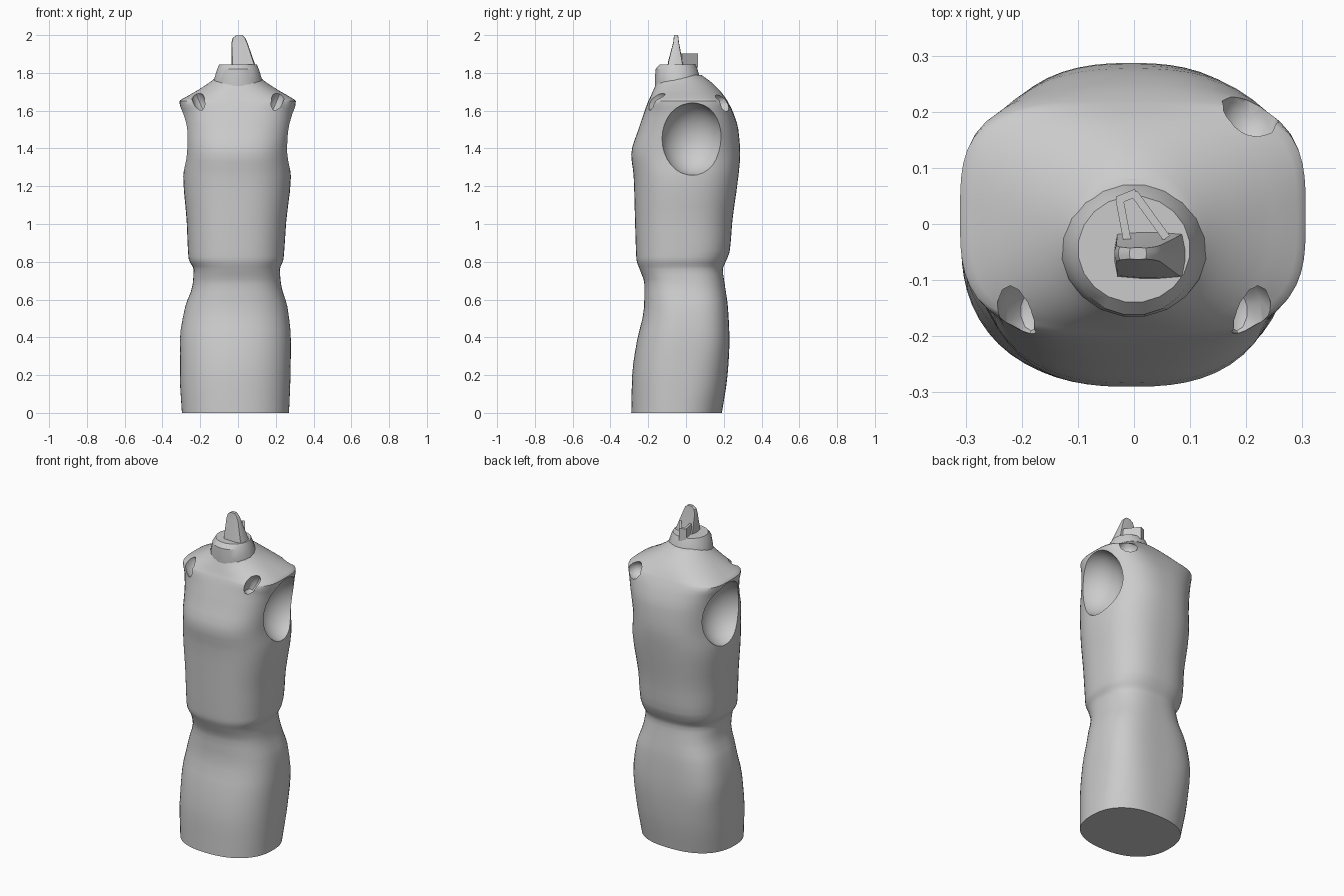
import bpy, bmesh, math
from mathutils import Matrix, Euler, Vector

if "Cube" in bpy.data.objects:
    bpy.data.objects.remove(bpy.data.objects["Cube"])


def finish(bm, name, angle=None):
    bmesh.ops.recalc_face_normals(bm, faces=bm.faces)
    me = bpy.data.meshes.new(name)
    bm.to_mesh(me)
    bm.free()
    ob = bpy.data.objects.new(name, me)
    bpy.context.collection.objects.link(ob)
    if angle:
        smooth(ob, angle)
    return ob


def smooth(ob, angle):
    bpy.ops.object.select_all(action='DESELECT')
    ob.select_set(True)
    bpy.context.view_layer.objects.active = ob
    bpy.ops.object.shade_smooth_by_angle(angle=math.radians(angle))


def refine(rows, steps):
    """Monotone cubic interpolation of section rows along z."""
    def slope(i, c):
        if i in (0, len(rows) - 1):
            a, b = (rows[0], rows[1]) if i == 0 else (rows[-2], rows[-1])
            return (b[c] - a[c]) / (b[0] - a[0])
        p, q, r = rows[i - 1:i + 2]
        s, t = (q[c] - p[c]) / (q[0] - p[0]), (r[c] - q[c]) / (r[0] - q[0])
        return 2 * s * t / (s + t) if s * t > 0 else 0
    out = []
    for i in range(len(rows) - 1):
        a, b = rows[i], rows[i + 1]
        h = b[0] - a[0]
        for k in range(steps):
            t = k / steps
            row = [a[0] + h * t]
            for c in range(1, len(a)):
                row.append((2*t**3 - 3*t*t + 1) * a[c] + (t**3 - 2*t*t + t) * h * slope(i, c)
                           + (3*t*t - 2*t**3) * b[c] + (t**3 - t*t) * h * slope(i + 1, c))
            out.append(row)
    return out + [list(rows[-1])]


def loft(name, rows, seg, angle=None):
    """Rows: z, left, right, front, back, front exponent, back exponent."""
    bm = bmesh.new()
    rings = []
    for z, x0, x1, y0, y1, nf, nb in rows:
        ring = []
        for i in range(seg):
            a = 2 * math.pi * (i + 0.5) / seg
            c, s = math.cos(a), math.sin(a)
            n = nb if s > 0 else nf
            r = (abs(c)**n + abs(s)**n) ** (-1 / n)
            ring.append(bm.verts.new(((x0 + x1) / 2 + (x1 - x0) / 2 * c * r,
                                      (y0 + y1) / 2 + (y1 - y0) / 2 * s * r, z)))
        rings.append(ring)
    for a, b in zip(rings, rings[1:]):
        for i in range(seg):
            j = (i + 1) % seg
            bm.faces.new((a[i], a[j], b[j], b[i]))
    bm.faces.new(rings[0][::-1])
    bm.faces.new(rings[-1])
    return finish(bm, name, angle)


def hollow(body, loc, size, rot=(0, 0, 0), seg=24):
    """Cut an ellipsoid out of the body."""
    bm = bmesh.new()
    bmesh.ops.create_uvsphere(bm, u_segments=seg, v_segments=seg // 2, radius=1)
    bm.transform(Matrix.LocRotScale(Vector(loc), Euler(rot), Vector(size)))
    cutter = finish(bm, "hollow_cutter")
    cutter.hide_render = True
    mod = body.modifiers.new("hollow", 'BOOLEAN')
    mod.operation, mod.solver, mod.object = 'DIFFERENCE', 'EXACT', cutter
    bpy.context.view_layer.objects.active = body
    bpy.ops.object.modifier_apply(modifier=mod.name)
    bpy.data.objects.remove(cutter)


# Torso: hips, waist lip, chest and shoulders
torso = loft("torso", refine([
    (0.00, -0.297, 0.27, -0.29, 0.19, 2.3, 2.4),
    (0.20, -0.308, 0.278, -0.285, 0.22, 2.35, 2.8),
    (0.38, -0.308, 0.28, -0.26, 0.23, 2.35, 3.2),
    (0.56, -0.28, 0.262, -0.222, 0.222, 2.4, 3.0),
    (0.68, -0.24, 0.228, -0.22, 0.205, 2.5, 2.7),
    (0.76, -0.235, 0.222, -0.245, 0.195, 2.5, 2.6),
    (0.81, -0.26, 0.24, -0.262, 0.215, 2.5, 2.6),
    (0.86, -0.265, 0.245, -0.265, 0.232, 2.5, 2.6),
    (1.02, -0.272, 0.256, -0.27, 0.246, 2.5, 2.5),
    (1.25, -0.29, 0.28, -0.277, 0.277, 2.5, 2.5),
    (1.37, -0.28, 0.27, -0.29, 0.287, 2.6, 2.5),
    (1.50, -0.287, 0.285, -0.252, 0.277, 2.7, 2.6),
    (1.59, -0.30, 0.298, -0.222, 0.25, 2.8, 3.0),
    (1.65, -0.31, 0.306, -0.20, 0.22, 3.2, 3.6),
    (1.67, -0.28, 0.28, -0.19, 0.207, 2.9, 3.1),
    (1.70, -0.228, 0.228, -0.177, 0.185, 2.5, 2.6),
    (1.75, -0.15, 0.15, -0.155, 0.135, 2.1, 2.1),
    (1.79, -0.10, 0.10, -0.14, 0.08, 2.0, 2.0)], 3), 64)

for s in (-1, 1):
    # Armholes, tilted to follow the side of the chest
    hollow(torso, (s * 0.315, 0.035, 1.448), (0.165, 0.172, 0.194), (0, s * 0.08, 0), 32)
    # Slanted front shoulder dents
    hollow(torso, (s * 0.205, -0.155, 1.65), (0.035, 0.06, 0.07), (0, s * 0.4, 0), 10)
# Single rear shoulder dent
hollow(torso, (0.205, 0.19, 1.64), (0.055, 0.06, 0.05), (0, 0, 0), 12)
smooth(torso, 35)

# Neck collar
loft("neck", [
    (1.70, -0.135, 0.135, -0.163, 0.09, 2, 2),
    (1.76, -0.130, 0.130, -0.166, 0.08, 2, 2),
    (1.82, -0.112, 0.112, -0.163, 0.062, 2, 2),
    (1.845, -0.10, 0.10, -0.14, 0.05, 2, 2)], 20, 25)

# Tapered blade on the neck
loft("neck_blade", [
    (1.82, -0.035, 0.10, -0.10, -0.01, 8, 8),
    (1.86, -0.035, 0.085, -0.095, -0.018, 8, 8),
    (1.96, -0.035, 0.05, -0.068, -0.037, 8, 8),
    (1.985, -0.028, 0.038, -0.065, -0.04, 8, 8),
    (2.00, -0.008, 0.022, -0.063, -0.042, 8, 8)], 12, 30)

# Small looped handle behind the blade: two rails and an end wall
for name, p, q in (("handle_rail_left", (-0.026, 0.045), (-0.012, -0.03)),
                   ("handle_rail_right", (0.0, 0.055), (0.058, -0.025)),
                   ("handle_end", (-0.03, 0.042), (0.004, 0.056))):
    a, b = Vector((*p, 1.865)), Vector((*q, 1.865))
    d = b - a
    bm = bmesh.new()
    bmesh.ops.create_cube(bm, size=1)
    bm.transform(Matrix.LocRotScale((a + b) / 2, Euler((0, 0, math.atan2(d.y, d.x))),
                                    Vector((d.length, 0.014, 0.075))))
    finish(bm, name)
